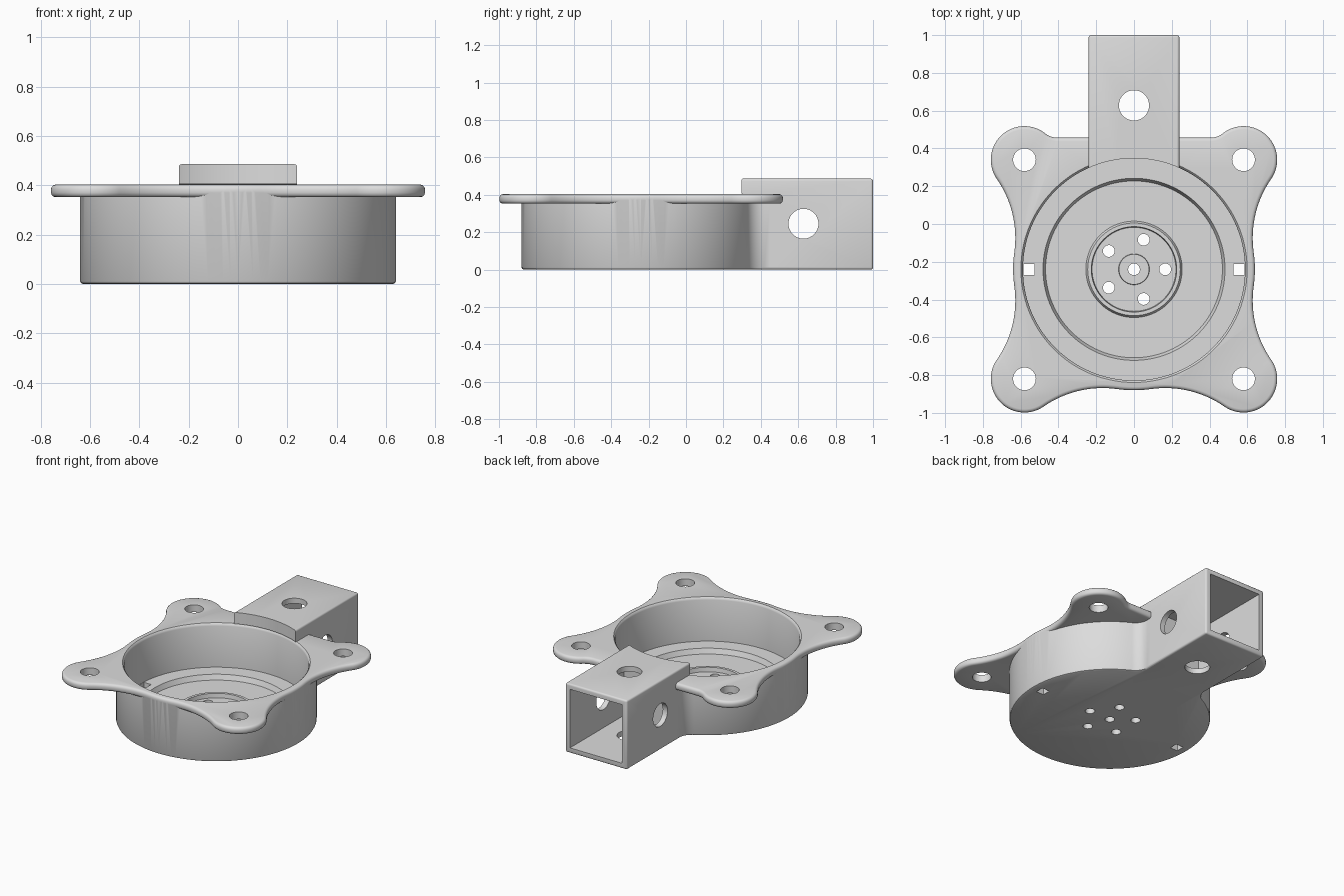
import bpy, bmesh, math
from mathutils import Vector, Matrix

if "Cube" in bpy.data.objects:
    bpy.data.objects.remove(bpy.data.objects["Cube"], do_unlink=True)

CY = -0.24                      # y of the cup axis
O = Vector((0, CY))
BODY_R, LOBE_R, LOBE = 0.64, 0.178, 0.58

mat = bpy.data.materials.new("light grey")
mat.use_nodes = True
GREY = (0.72, 0.72, 0.72, 1)
mat.diffuse_color = GREY
mat.node_tree.nodes["Principled BSDF"].inputs["Base Color"].default_value = GREY


def make(name, bm):
    bmesh.ops.recalc_face_normals(bm, faces=bm.faces)
    me = bpy.data.meshes.new(name)
    bm.to_mesh(me)
    bm.free()
    me.materials.append(mat)
    ob = bpy.data.objects.new(name, me)
    bpy.context.collection.objects.link(ob)
    return ob


def chain(start, circles, end):
    """Points along a run of tangent arcs; each is (centre, radius, turn)."""
    centres = [start] + [c[0] for c in circles] + [end]
    pts = []
    for i, (c, r, turn) in enumerate(circles):
        d0, d1 = centres[i] - c, centres[i + 2] - c
        a0, a1 = math.atan2(d0.y, d0.x), math.atan2(d1.y, d1.x)
        sweep = turn * ((turn * (a1 - a0)) % math.tau)
        n = int(abs(sweep) / 0.05) + 3
        for k in range(1 if i else 0, n + 1):
            a = a0 + sweep * k / n
            pts.append(c + r * Vector((math.cos(a), math.sin(a))))
    return pts


def mirrored(half):
    return half + [Vector((-p.x, p.y)) for p in reversed(half) if abs(p.x) > 1e-4]


def loft(name, outline, layers):
    """Stack inset copies of a counter-clockwise outline at (z, inset)."""
    bm = bmesh.new()
    n = len(outline)
    rings = []
    for z, inset in layers:
        ring = []
        for i, p in enumerate(outline):
            a = (p - outline[i - 1]).normalized()
            b = (outline[(i + 1) % n] - p).normalized()
            na, nb = Vector((-a.y, a.x)), Vector((-b.y, b.x))
            q = p + (na + nb) * inset / (1 + na.dot(nb))
            ring.append(bm.verts.new((q.x, q.y, z)))
        rings.append(ring)
    for lo, hi in zip(rings, rings[1:]):
        for i in range(n):
            bm.faces.new((lo[i - 1], lo[i], hi[i], hi[i - 1]))
    bm.faces.new(rings[0])
    bm.faces.new(rings[-1])
    return make(name, bm)


def add_box(bm, centre, size):
    m = Matrix.Translation(centre) @ Matrix.Diagonal((*size, 1))
    return bmesh.ops.create_cube(bm, size=1, matrix=m)["verts"]


def add_rod(bm, centre, r, depth, axis="Z"):
    m = Matrix.Translation(centre)
    if axis == "X":
        m = m @ Matrix.Rotation(math.pi / 2, 4, "Y")
    bmesh.ops.create_cone(bm, cap_ends=True, segments=40, radius1=r, radius2=r,
                          depth=depth, matrix=m)


def combine(target, tool, operation):
    tool.hide_render = True
    mod = target.modifiers.new("cut", "BOOLEAN")
    mod.object, mod.operation, mod.solver = tool, operation, "EXACT"
    bpy.context.view_layer.update()
    dg = bpy.context.evaluated_depsgraph_get()
    new = bpy.data.meshes.new_from_object(target.evaluated_get(dg))
    target.modifiers.clear()
    target.data = new
    bpy.data.objects.remove(tool, do_unlink=True)


down = Vector((0, -5))

# Cup wall, blended into the arm by concave fillets
g = Vector((0.34, CY + math.sqrt(0.74 ** 2 - 0.34 ** 2)))
half = chain(down, [(O, BODY_R, 1), (g, 0.1, -1)], g - Vector((1, 0)))
half.append(Vector((0.24, 0.45)))
bracket = loft("bracket", mirrored(half),
               [(0, 0.012), (0.004, 0.004), (0.012, 0), (0.375, 0)])

# Four-lobed mounting flange
R = 0.55
D, d = BODY_R + R, LOBE * math.sqrt(2)
phi = math.acos((D * D + d * d - (R + LOBE_R) ** 2) / (2 * D * d))


def around(angle):
    return O + D * Vector((math.cos(angle), math.sin(angle)))


q = math.pi / 4
front_lobe = O + Vector((LOBE, -LOBE))
back_lobe = O + Vector((LOBE, LOBE))
rb, back_y = 0.1, 0.457
dy = back_y + rb - back_lobe.y
f4 = Vector((LOBE - math.sqrt((rb + LOBE_R) ** 2 - dy * dy), back_y + rb))
half = chain(down, [(O, BODY_R, 1), (around(-q - phi), R, -1),
                    (front_lobe, LOBE_R, 1), (around(-q + phi), R, -1),
                    (O, BODY_R, 1), (around(q - phi), R, -1),
                    (back_lobe, LOBE_R, 1), (f4, rb, -1)], f4 + down)
flange = loft("flange", mirrored(half),
              [(0.352, 0.018), (0.355, 0.009), (0.361, 0.003), (0.37, 0),
               (0.385, 0), (0.394, 0.003), (0.4, 0.009), (0.403, 0.018)])
combine(bracket, flange, "UNION")

# Square arm
bm = bmesh.new()
add_box(bm, (0, 0.55, 0.243), (0.48, 0.9, 0.486))
bmesh.ops.bevel(bm, geom=bm.edges[:], offset=0.012, segments=3, profile=0.5,
                affect="EDGES")
combine(bracket, make("arm", bm), "UNION")

# Cup interior: ledge, floor, raised ring, recess and hub
profile = [(0, 0.07), (0.08, 0.07), (0.082, 0.05), (0.222, 0.05), (0.226, 0.08),
           (0.245, 0.08), (0.255, 0.06), (0.468, 0.06), (0.482, 0.095),
           (0.588, 0.095), (0.588, 0.385), (0.592, 0.396), (0.6, 0.404),
           (0.588, 0.406), (0.588, 0.7), (0, 0.7)]
bm = bmesh.new()
vs = [bm.verts.new((r, 0, z)) for r, z in profile]
es = [bm.edges.new(pair) for pair in zip(vs, vs[1:])]
bmesh.ops.spin(bm, geom=vs + es, cent=(0, 0, 0), axis=(0, 0, 1),
               angle=math.tau, steps=112)
bmesh.ops.remove_doubles(bm, verts=bm.verts, dist=1e-4)
bmesh.ops.translate(bm, verts=bm.verts, vec=(0, CY, 0))
combine(bracket, make("cup_cutter", bm), "DIFFERENCE")

# Screw holes, floor vents, slots and the arm's hollow
bm = bmesh.new()
for sx in (-1, 1):
    for sy in (-1, 1):
        add_rod(bm, (sx * LOBE, CY + sy * LOBE, 0.38), 0.06, 0.3)
    add_box(bm, (sx * 0.557, CY, 0.05), (0.058, 0.058, 0.3))
add_rod(bm, (0, CY, 0), 0.031, 0.4)
for k in range(5):
    a = math.tau * k / 5
    add_rod(bm, (0.165 * math.cos(a), CY + 0.165 * math.sin(a), 0), 0.031, 0.4)
add_box(bm, (0, 0.8, 0.243), (0.406, 0.8, 0.412))
combine(bracket, make("hole_cutter", bm), "DIFFERENCE")

# Cross holes through the arm
for axis in "XZ":
    bm = bmesh.new()
    add_rod(bm, (0, 0.628, 0.245), 0.08, 1, axis)
    combine(bracket, make("cross_hole_cutter", bm), "DIFFERENCE")

bracket.data.materials.clear()
bracket.data.materials.append(mat)
for p in bracket.data.polygons:
    p.material_index = 0
bpy.ops.object.select_all(action="DESELECT")
bracket.select_set(True)
bpy.context.view_layer.objects.active = bracket
bpy.ops.object.shade_smooth_by_angle(angle=math.radians(32))
